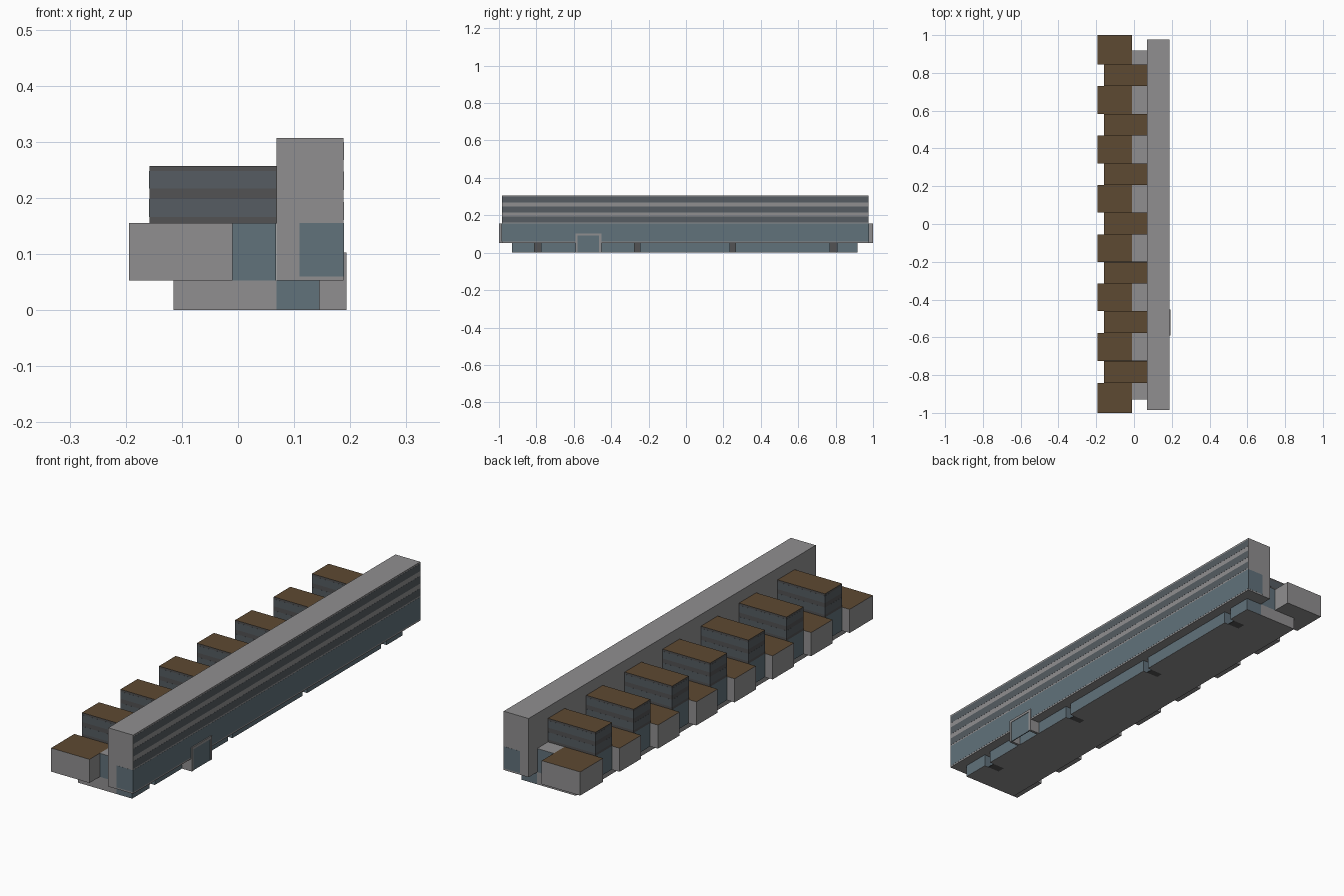
import bpy
import bmesh

if "Cube" in bpy.data.objects:
    bpy.data.objects.remove(bpy.data.objects["Cube"])


def material(name, rgb):
    m = bpy.data.materials.new(name)
    m.diffuse_color = (*rgb, 1)
    m.use_nodes = True
    m.node_tree.nodes["Principled BSDF"].inputs["Base Color"].default_value = m.diffuse_color
    return m


GREY = material("grey_wall", (0.28, 0.275, 0.28))
GLASS = material("glass", (0.12, 0.168, 0.198))
WINDOW = material("dark_window", (0.092, 0.108, 0.122))
DARK = material("dark_panel", (0.085, 0.085, 0.087))
WOOD = material("brown_roof", (0.11, 0.067, 0.032))


def box(name, x, y, z, mat=GREY, top=None):
    """Axis aligned box from (min, max) ranges, with an optional roof material."""
    bm = bmesh.new()
    bmesh.ops.create_cube(bm, size=1)
    for v in bm.verts:
        v.co = [r[0] if c < 0 else r[1] for c, r in zip(v.co, (x, y, z))]
    bm.normal_update()
    me = bpy.data.meshes.new(name)
    me.materials.append(mat)
    if top:
        me.materials.append(top)
        for f in bm.faces:
            if f.normal.z > 0.9:
                f.material_index = 1
    bm.to_mesh(me)
    bm.free()
    ob = bpy.data.objects.new(name, me)
    bpy.context.collection.objects.link(ob)
    return ob


# Main tall slab
Y0, Y1 = -0.985, 0.977
FLOOR = 0.053
box("main_slab", (0.069, 0.188), (Y0, Y1), (FLOOR, 0.307))

# Long window bands on the street side
for z in ((0.161, 0.193), (0.214, 0.247), (0.268, 0.300)):
    box("window_band", (0.18, 0.1885), (Y0 + 0.001, Y1 - 0.001), z, WINDOW)

# Glass storey wrapping round the street side and both ends
box("lower_glass", (0.11, 0.1885), (Y0 - 0.0005, Y1 + 0.0005), (0.06, 0.155), GLASS)

# Ground floor base
B0, B1 = -0.93, 0.918
box("base", (-0.115, 0.069), (B0, B1), (0, FLOOR))

# Ground floor glazing on grey sills, split by recessed dark entrances
segments = [(B0, -0.81), (-0.775, -0.275), (-0.245, 0.235), (0.265, 0.77), (0.808, B1)]
for y in segments:
    box("shop_sill", (0.069, 0.145), y, (0, 0.001))
    box("shop_glazing", (0.069, 0.145), y, (0.001, FLOOR), GLASS)
for a, b in zip(segments, segments[1:]):
    gap = (a[1], b[0])
    box("entrance_floor", (0.069, 0.125), gap, (0, 0.002), DARK)
    box("entrance_back", (0.069, 0.073), gap, (0.002, FLOOR), DARK)

# Glazed link behind the wings
box("glass_link", (-0.01, 0.068), (B0, B1), (FLOOR, 0.154), GLASS)
box("link_roof", (-0.01, 0.069), (B0, B1), (0.154, 0.155))

# Low projecting wings
wings = [(-1.0, -0.841), (-0.724, -0.578), (-0.461, -0.315), (-0.2, -0.055),
         (0.061, 0.206), (0.32, 0.469), (0.583, 0.731), (0.844, 1.0)]
for y in wings:
    box("low_wing", (-0.194, -0.01), y, (FLOOR, 0.155), GREY, WOOD)

# Between them: glass infill below, upper wing with window bands above
for a, b in zip(wings, wings[1:]):
    y = (a[1], b[0])
    box("infill_glass", (-0.157, -0.01), y, (FLOOR, 0.155), GLASS)
    box("upper_wing", (-0.158, 0.069), y, (0.155, 0.257), DARK, WOOD)
    for z in ((0.166, 0.198), (0.217, 0.248)):
        box("upper_window_band", (-0.1583, 0.068), (y[0] - 0.0003, y[1] + 0.0003), z, WINDOW)

# Main entrance portal
PY0, PY1, T = -0.59, -0.453, 0.011
portal_x = (0.145, 0.193)
for y in ((PY0, PY0 + T), (PY1 - T, PY1)):
    box("portal_jamb", portal_x, y, (0, 0.103))
box("portal_lintel", portal_x, (PY0 + T, PY1 - T), (0.103 - T, 0.103))
box("portal_glass", (0.187, 0.191), (PY0 + T, PY1 - T), (0, 0.103 - T), GLASS)
